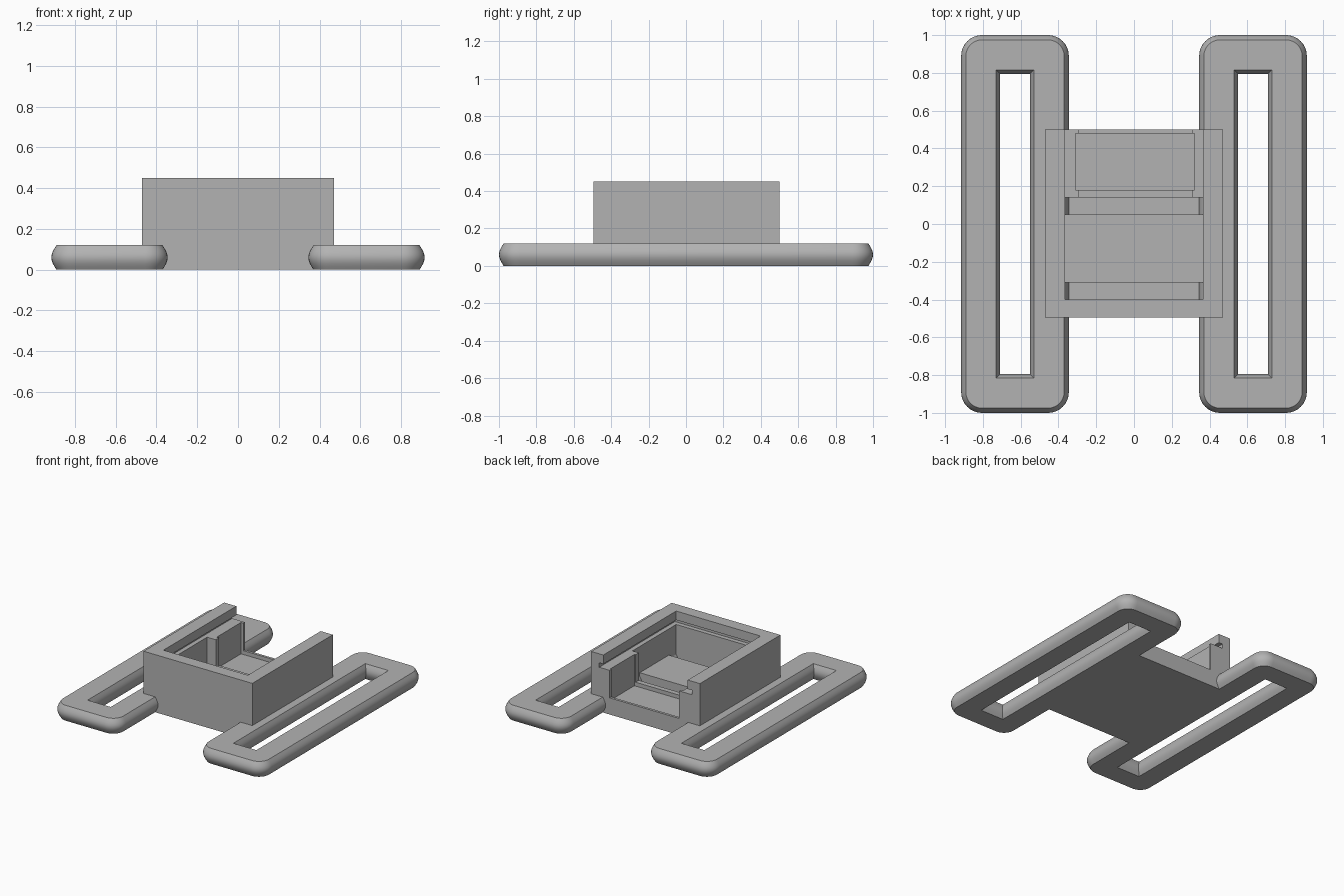
import bpy
import bmesh
from math import sin, cos, pi, radians

start = bpy.data.objects.get("Cube")
if start:
    bpy.data.objects.remove(start, do_unlink=True)

grey = bpy.data.materials.new("plain grey")
grey.use_nodes = True
colour = (0.45, 0.45, 0.45, 1)
grey.diffuse_color = colour
grey.node_tree.nodes["Principled BSDF"].inputs["Base Color"].default_value = colour


def add_object(name, bm):
    bmesh.ops.recalc_face_normals(bm, faces=bm.faces)
    mesh = bpy.data.meshes.new(name)
    bm.to_mesh(mesh)
    bm.free()
    mesh.materials.append(grey)
    obj = bpy.data.objects.new(name, mesh)
    bpy.context.collection.objects.link(obj)
    return obj


def box(name, xs, ys, zs):
    bm = bmesh.new()
    bmesh.ops.create_cube(bm, size=1)
    for v in bm.verts:
        v.co = [lo + (c + 0.5) * (hi - lo) for c, (lo, hi) in zip(v.co, (xs, ys, zs))]
    return add_object(name, bm)


def rounded_rect(xs, ys, radius, steps=8):
    points = []
    for k, (sx, sy) in enumerate([(1, 1), (0, 1), (0, 0), (1, 0)]):
        cx = xs[sx] + radius * (1 - 2 * sx)
        cy = ys[sy] + radius * (1 - 2 * sy)
        for i in range(steps + 1):
            a = (k + i / steps) * pi / 2
            points.append((cx + radius * cos(a), cy + radius * sin(a)))
    return points


def strap_loop(name, side):
    # Closed band of rings: up the outer edge, then down the slot edge
    height, bulge, levels = 0.12, 0.025, 8
    bm = bmesh.new()
    rings = []
    for is_slot in (False, True):
        for i in range(levels + 1):
            t = i / levels
            out = bulge * sin(pi * t)
            if is_slot:
                outline = rounded_rect((0.53 + out * 0.8, 0.73 - out * 0.8),
                                       (-0.815 + out * 0.8, 0.815 - out * 0.8), 0)
                z = height * (1 - t)
            else:
                outline = rounded_rect((0.37 - out, 0.89 + out),
                                       (-0.975 - out, 0.975 + out), 0.085 + out)
                z = height * t
            rings.append([bm.verts.new((side * x, y, z)) for x, y in outline])
    for a, b in zip(rings, rings[1:] + rings[:1]):
        for j in range(len(a)):
            k = (j + 1) % len(a)
            bm.faces.new((a[j], a[k], b[k], b[j]))
    bmesh.ops.remove_doubles(bm, verts=bm.verts, dist=0.0001)
    obj = add_object(name, bm)
    bpy.ops.object.select_all(action="DESELECT")
    bpy.context.view_layer.objects.active = obj
    obj.select_set(True)
    bpy.ops.object.shade_smooth_by_angle(angle=radians(30))


strap_loop("left_strap_loop", 1)
strap_loop("right_strap_loop", -1)

# Housing, open at the top and back
housing = box("housing", (-0.47, 0.47), (-0.495, 0.5), (0, 0.45))
cuts = {
    "lid_opening": ((-0.365, 0.365), (-0.4, 0.6), (0.345, 0.6)),
    "lid_groove": ((-0.4, 0.4), (-0.435, 0.6), (0.345, 0.38)),
    "main_cavity": ((-0.365, 0.365), (-0.4, 0.14), (0.14, 0.5)),
    "front_channel": ((-0.365, 0.365), (-0.4, -0.31), (0.04, 0.5)),
    "rear_channel": ((-0.365, 0.365), (0.05, 0.14), (0.04, 0.5)),
    "rear_passage": ((-0.29, 0.31), (0.1, 0.6), (0.13, 0.5)),
    "rear_pocket": ((-0.31, 0.32), (0.18, 0.48), (0.1, 0.5)),
}
bpy.context.view_layer.objects.active = housing
for name, spans in cuts.items():
    cutter = box(name + "_cutter", *spans)
    cutter.hide_render = True
    mod = housing.modifiers.new(name, "BOOLEAN")
    mod.operation = "DIFFERENCE"
    mod.solver = "EXACT"
    mod.object = cutter
    bpy.ops.object.modifier_apply(modifier=name)
    bpy.data.objects.remove(cutter, do_unlink=True)
